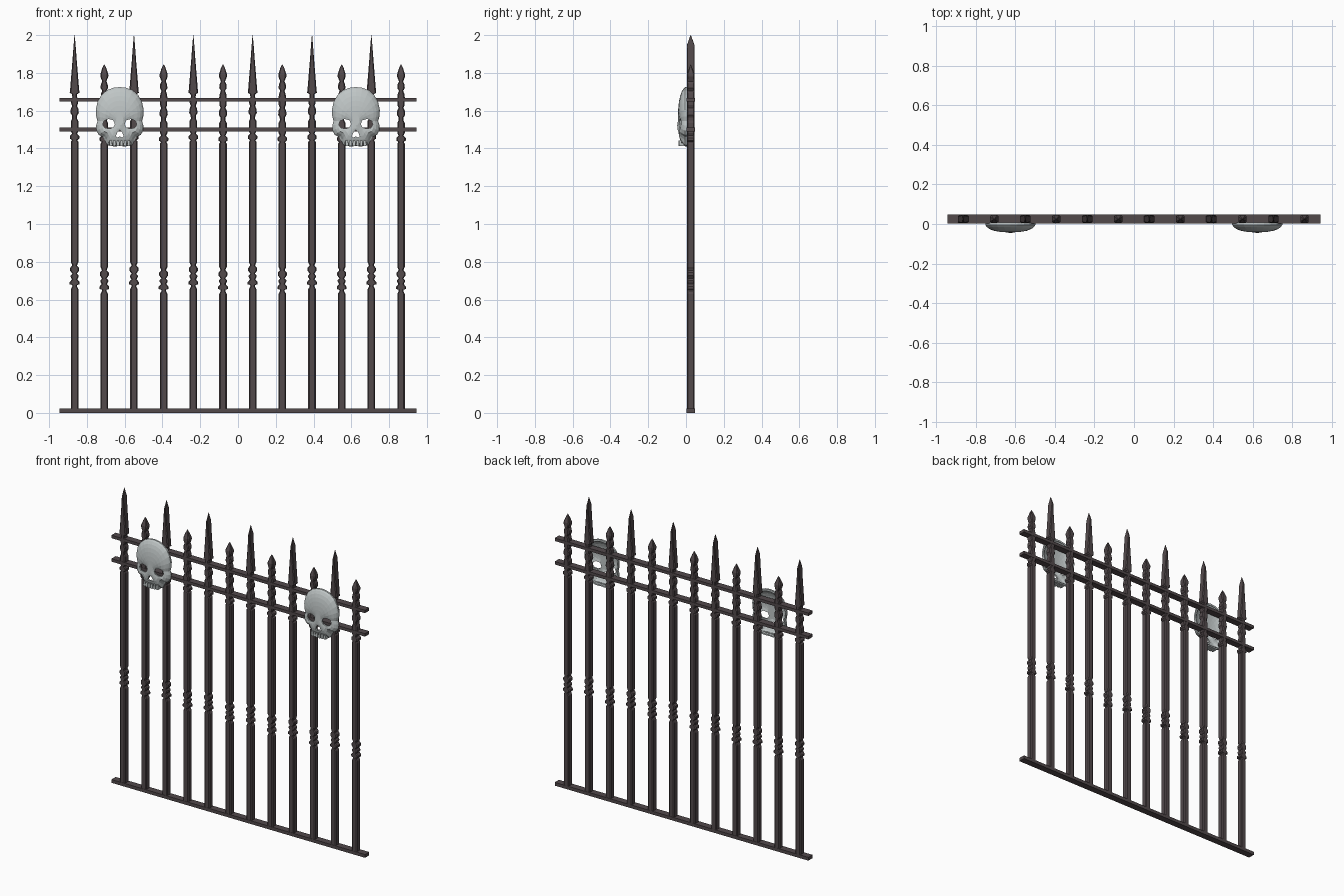
import bpy, bmesh, math
from mathutils import Vector

if "Cube" in bpy.data.objects:
    bpy.data.objects.remove(bpy.data.objects["Cube"])


def material(name, rgb):
    m = bpy.data.materials.new(name)
    m.diffuse_color = (*rgb, 1)
    m.use_nodes = True
    m.node_tree.nodes["Principled BSDF"].inputs["Base Color"].default_value = m.diffuse_color
    return m


IRON = material("dark iron", (0.085, 0.067, 0.071))
BONE = material("pale grey bone", (0.52, 0.56, 0.56))
BAR_Y, HALF_D = 0.025, 0.021


def finish(bm, name, mat):
    bmesh.ops.recalc_face_normals(bm, faces=bm.faces)
    me = bpy.data.meshes.new(name)
    bm.to_mesh(me)
    bm.free()
    me.materials.append(mat)
    ob = bpy.data.objects.new(name, me)
    bpy.context.collection.objects.link(ob)
    return ob


def loft(rings, name, mat):
    """Skin a stack of equal-sized closed rings and cap both ends."""
    bm = bmesh.new()
    vs = [[bm.verts.new(p) for p in r] for r in rings]
    n = len(vs[0])
    for a, b in zip(vs, vs[1:]):
        for i in range(n):
            j = (i + 1) % n
            bm.faces.new((a[i], a[j], b[j], b[i]))
    bm.faces.new(vs[0][::-1])
    bm.faces.new(vs[-1])
    return finish(bm, name, mat)


def octagon(x, z, w, d):
    """Chamfered rectangular section of half width w and half depth d."""
    c = min(0.006, w * 0.4, d * 0.4)
    pts = [(w, d - c), (w - c, d), (c - w, d), (-w, d - c),
           (-w, c - d), (c - w, -d), (w - c, -d), (w, c - d)]
    return [(x + px, BAR_Y + py, z) for px, py in pts]


# Turned ornament in the lower third, then the collar under the rails (half width, z)
LOWER = [(.020, .63), (.012, .645), (.013, .652), (.026, .656), (.026, .668), (.014, .682),
         (.021, .695), (.021, .702), (.012, .712), (.024, .728), (.024, .742), (.013, .755),
         (.015, .762), (.020, .772)]
COLLAR = [(.020, 1.425), (.014, 1.434), (.025, 1.442), (.025, 1.456), (.013, 1.468),
          (.020, 1.482), (.020, 1.535), (.013, 1.548), (.014, 1.565), (.022, 1.578),
          (.020, 1.60), (.013, 1.615), (.019, 1.63), (.019, 1.655)]
SPEAR = [(.012, 1.67), (.014, 1.688), (.026, 1.695), (.024, 1.71), (.011, 1.87),
         (.0055, 1.945), (.0008, 2.0)]
BUD = [(.020, 1.67), (.017, 1.69), (.011, 1.705), (.020, 1.72), (.018, 1.74), (.011, 1.755),
       (.021, 1.78), (.021, 1.792), (.011, 1.825), (.001, 1.845)]


def baluster(x, tall):
    lift = 0.025 if tall else 0
    prof = [(.020, .01)] + [(w, z + lift) for w, z in LOWER]
    prof += [(w, z + lift * 0.4) for w, z in COLLAR] + (SPEAR if tall else BUD)
    top = prof[-1][1]
    rings = []
    for w, z in prof:
        d = HALF_D * min(1, 0.05 + (top - z) / 0.055)
        rings.append(octagon(x, z, w, d))
    loft(rings, "spear_bar" if tall else "bud_bar", IRON)


for i in range(12):
    baluster(-0.865 + i * 0.1571, i % 2 == 0)


# Horizontal rails
def rail(name, z0, z1):
    bm = bmesh.new()
    bmesh.ops.create_cube(bm, size=1)
    for v in bm.verts:
        v.co = Vector((v.co.x * 1.89, BAR_Y + v.co.y * 0.045, (z0 + z1) / 2 + v.co.z * (z1 - z0)))
    finish(bm, name, IRON)


rail("bottom_rail", 0, 0.022)
rail("middle_rail", 1.49, 1.51)
rail("top_rail", 1.648, 1.668)

# Skull masks: right half of the outline, (x, z)
HALF = [(0, 1.725), (.035, 1.721), (.068, 1.708), (.098, 1.682), (.118, 1.645), (.127, 1.605),
        (.125, 1.57), (.118, 1.545), (.125, 1.522), (.124, 1.495), (.112, 1.472), (.088, 1.46),
        (.077, 1.44), (.066, 1.418), (.045, 1.412), (.02, 1.411), (0, 1.413)]
OUTLINE = HALF + [(-x, z) for x, z in HALF[-2:0:-1]]
CZ = 1.545


def bump(x, z, cx, cz, r):
    return math.exp(-((abs(x) - cx) ** 2 + (z - cz) ** 2) / r ** 2)


def skull_y(x, z, s):
    dome = -0.043 * (1 - s ** 2.6) ** 0.55
    dome += 0.014 * bump(x, z, .055, 1.53, .032)       # eye sockets
    dome -= 0.007 * bump(x, z, .075, 1.485, .022)      # cheekbones
    dome -= 0.006 * bump(x, z, .0, 1.515, .018)        # nose bridge
    dome += 0.010 * bump(x, z, .085, 1.45, .025)       # hollow cheeks
    return max(-0.047, min(-0.004, dome))


def prism(pts, name):
    return loft([[(x, y, z) for x, z in pts] for y in (-0.1, 0.06)], name, BONE)


def skull(cx):
    levels = [1.0, 0.95, 0.86, 0.74, 0.6, 0.45, 0.3, 0.15]
    rings = [[(cx + x, 0.008, z) for x, z in OUTLINE]]
    for s in levels:
        rings.append([(cx + x * s, skull_y(x * s, CZ + (z - CZ) * s, s), CZ + (z - CZ) * s)
                      for x, z in OUTLINE])
    # inner wall, giving a hollow shell open at the back
    inner = []
    for s in levels[:-1]:
        k = s * 0.93
        inner.append([(cx + x * k, skull_y(x * k, CZ + (z - CZ) * k, s) + 0.009,
                       CZ + (z - CZ) * k) for x, z in OUTLINE])
    inner.insert(0, [(cx + x * .93, 0.008, CZ + (z - CZ) * .93) for x, z in OUTLINE])
    ob = loft(inner[::-1] + rings, "skull", BONE)
    # cut the eyes and nose
    eye = [(.026, 1.528), (.034, 1.549), (.060, 1.556), (.084, 1.545), (.090, 1.525),
           (.078, 1.508), (.052, 1.505), (.034, 1.512)]
    nose = [(0, 1.497), (.012, 1.487), (.021, 1.464), (.012, 1.458), (0, 1.464),
            (-.012, 1.458), (-.021, 1.464), (-.012, 1.487)]
    for pts in (eye, [(-x, z) for x, z in eye], nose):
        cutter = prism([(cx + x, z) for x, z in pts], "cutter")
        cutter.hide_render = True
        mod = ob.modifiers.new("cut", "BOOLEAN")
        mod.operation, mod.solver, mod.object = "DIFFERENCE", "EXACT", cutter
        bpy.context.view_layer.objects.active = ob
        bpy.ops.object.modifier_apply(modifier=mod.name)
        bpy.data.objects.remove(cutter)
    # row of upper teeth
    for i in range(6):
        x = cx + (i - 2.5) * 0.019
        y = -0.036 + 0.006 * abs(i - 2.5) / 2.5
        loft([[(x + a * w, y + b * 0.006, z) for a, b in ((-1, -1), (1, -1), (1, 1), (-1, 1))]
              for w, z in ((.006, 1.412), (.008, 1.42), (.006, 1.442))], "tooth", BONE)
        loft([[(x + a * .007, b, z) for a, b in ((-1, y), (1, y), (1, 0), (-1, 0))]
              for z in (1.413, 1.43)], "tooth_root", BONE)


for cx in (-0.626, 0.624):
    skull(cx)
